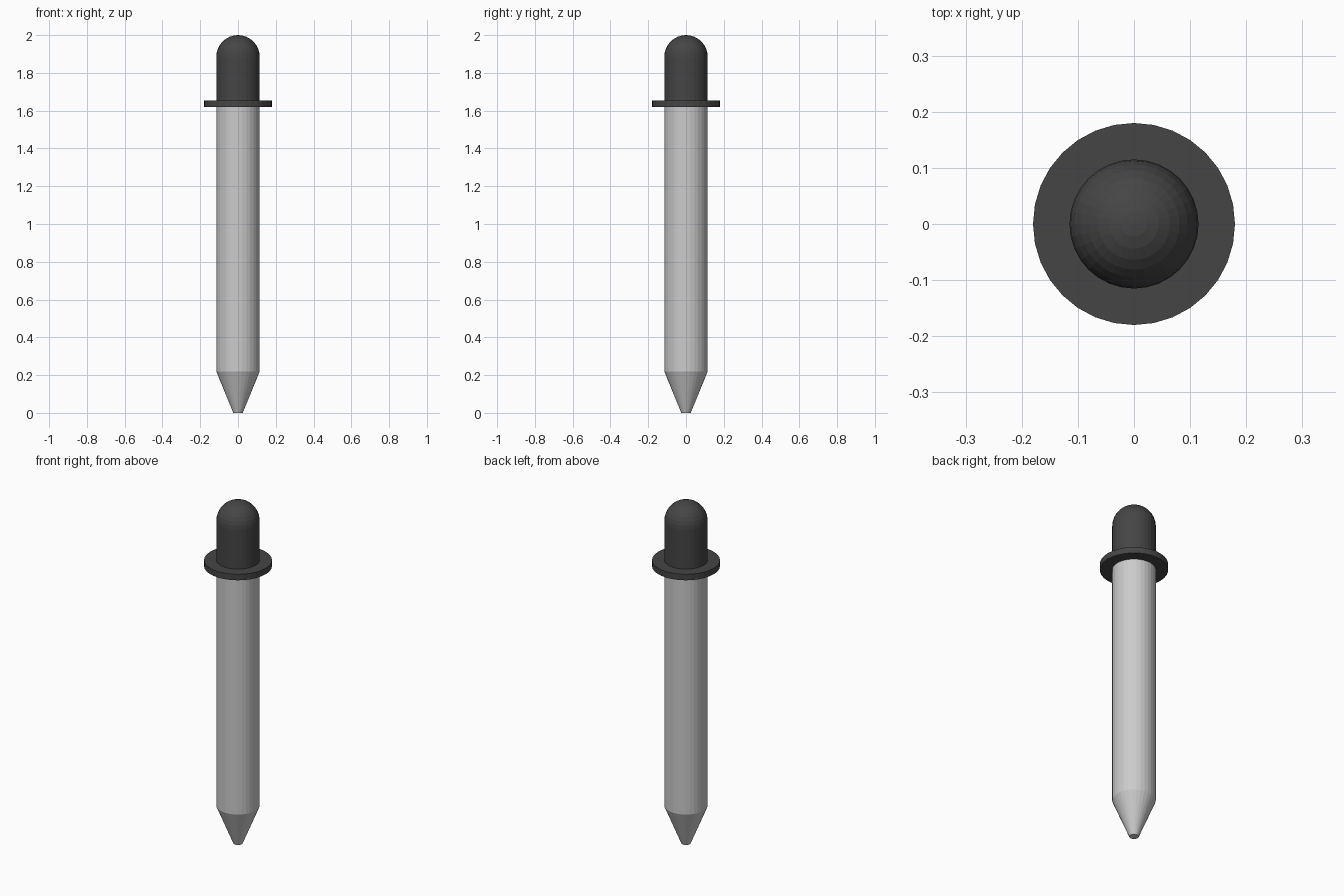
import bpy
import bmesh
from math import sin, cos, pi

if "Cube" in bpy.data.objects:
    bpy.data.objects.remove(bpy.data.objects["Cube"])

SIDES = 32


def lathe(name, profile, material=None):
    """Revolve an (r, z) profile around z, with flat faces."""
    bm = bmesh.new()
    rings = []
    for r, z in profile:
        if r < 1e-6:
            rings.append([bm.verts.new((0, 0, z))] * SIDES)
        else:
            rings.append([bm.verts.new((r * cos(2 * pi * i / SIDES),
                                        r * sin(2 * pi * i / SIDES), z))
                          for i in range(SIDES)])
    for low, high in zip(rings, rings[1:]):
        for i in range(SIDES):
            j = (i + 1) % SIDES
            corners = dict.fromkeys((low[i], low[j], high[j], high[i]))
            bm.faces.new(list(corners))
    # flat caps on open ends
    for ring in (rings[0], rings[-1]):
        if ring[0] is not ring[1]:
            bm.faces.new(ring)
    bmesh.ops.recalc_face_normals(bm, faces=bm.faces[:])
    mesh = bpy.data.meshes.new(name)
    bm.to_mesh(mesh)
    bm.free()
    obj = bpy.data.objects.new(name, mesh)
    bpy.context.collection.objects.link(obj)
    if material:
        mesh.materials.append(material)
    return obj


rubber = bpy.data.materials.new("dark_rubber")
rubber.diffuse_color = (0.06, 0.06, 0.06, 1)
rubber.use_nodes = True
rubber.node_tree.nodes["Principled BSDF"].inputs["Base Color"].default_value = rubber.diffuse_color

R = 0.115        # tube and bulb radius
DOME_Z = 2 - R   # start of the dome

# tapered tip and straight tube
lathe("tip", [(0.025, 0), (R, 0.22)])
lathe("tube", [(R, 0.22), (R, 1.62)])

# flat collar
lathe("collar", [(0.18, 1.62), (0.18, 1.655)], rubber)

# squeeze bulb with a hemispherical top
dome = [(R * cos(a), DOME_Z + R * sin(a)) for a in (k * pi / 16 for k in range(9))]
lathe("bulb", [(R, 1.655)] + dome, rubber)
